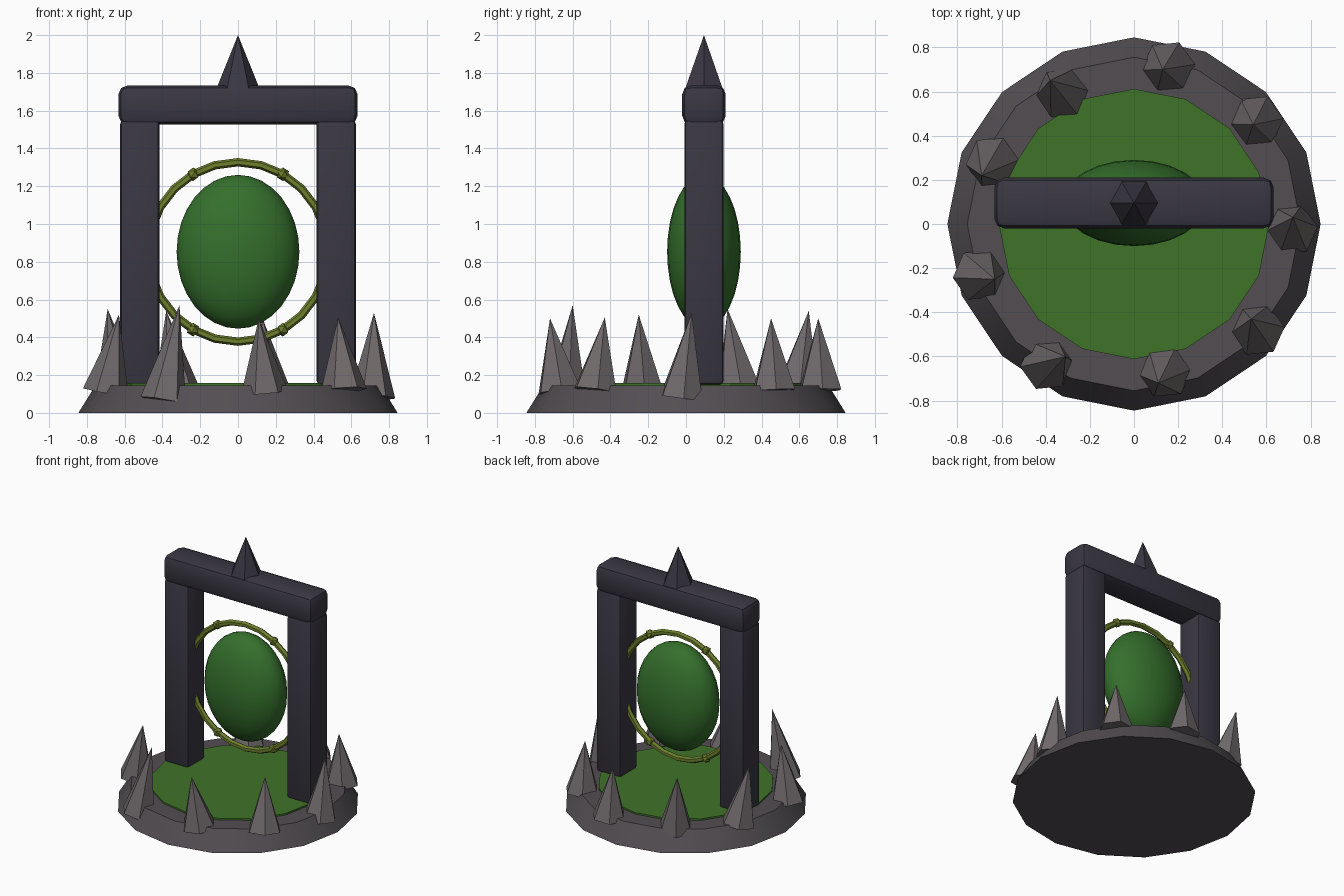
import bpy, bmesh
from math import radians, cos, sin, pi
from mathutils import Vector, Matrix

if "Cube" in bpy.data.objects:
    bpy.data.objects.remove(bpy.data.objects["Cube"])

GATE_Y = 0.095          # depth of the gate, orb and ring


def material(name, r, g, b):
    m = bpy.data.materials.new(name)
    m.diffuse_color = (r, g, b, 1)
    m.use_nodes = True
    m.node_tree.nodes["Principled BSDF"].inputs["Base Color"].default_value = m.diffuse_color
    return m


STONE = material("base_stone", 0.085, 0.075, 0.085)
ROCK = material("spike_rock", 0.16, 0.14, 0.145)
DARK = material("dark_stone", 0.042, 0.038, 0.055)
GREEN = material("orb_green", 0.035, 0.16, 0.025)
MOSS = material("floor_green", 0.05, 0.17, 0.022)
VINE = material("ring_green", 0.15, 0.21, 0.025)


def finish(name, bm, mat, smooth=None):
    bmesh.ops.recalc_face_normals(bm, faces=bm.faces)
    me = bpy.data.meshes.new(name)
    bm.to_mesh(me)
    bm.free()
    me.materials.append(mat)
    ob = bpy.data.objects.new(name, me)
    bpy.context.collection.objects.link(ob)
    if smooth:
        bpy.ops.object.select_all(action='DESELECT')
        ob.select_set(True)
        bpy.context.view_layer.objects.active = ob
        bpy.ops.object.shade_smooth_by_angle(angle=radians(smooth))
    return ob


def cone(name, base, tip, r1, r2, sides, mat, phase=0.0, smooth=None):
    """Cone or frustum running from the base centre to the tip centre."""
    base, tip = Vector(base), Vector(tip)
    axis = tip - base
    bm = bmesh.new()
    bmesh.ops.create_cone(bm, cap_ends=True, segments=sides, radius1=r1,
                          radius2=r2, depth=axis.length)
    turn = Vector((0, 0, 1)).rotation_difference(axis).to_matrix().to_4x4()
    bm.transform(Matrix.Translation((base + tip) / 2) @ turn
                 @ Matrix.Rotation(radians(phase), 4, 'Z'))
    bmesh.ops.remove_doubles(bm, verts=bm.verts, dist=1e-5)
    return finish(name, bm, mat, smooth)


def block(name, centre, size, bevel, mat):
    bm = bmesh.new()
    bmesh.ops.create_cube(bm, size=1)
    bm.transform(Matrix.Translation(centre) @ Matrix.Diagonal((*size, 1)))
    bmesh.ops.bevel(bm, geom=bm.edges[:], offset=bevel, segments=2,
                    profile=0.5, affect='EDGES')
    return finish(name, bm, mat, 40)


# Round base and green floor
cone("base", (0, 0, 0), (0, 0, 0.145), 0.845, 0.755, 16, STONE, smooth=30)
cone("floor_disc", (0, 0, 0.10), (0, 0, 0.157), 0.612, 0.612, 16, MOSS)

# Gate: two pillars, lintel and top spike
for side, label in ((-1, "left"), (1, "right")):
    block(label + "_pillar", (side * 0.52, GATE_Y, 0.85), (0.207, 0.207, 1.40), 0.02, DARK)
block("lintel", (0, GATE_Y, 1.63), (1.265, 0.23, 0.205), 0.045, DARK)
cone("top_spike", (0, GATE_Y, 1.715), (0, GATE_Y, 2.0), 0.115, 0, 6, DARK, 30)

# Floating orb
bm = bmesh.new()
bmesh.ops.create_uvsphere(bm, u_segments=24, v_segments=16, radius=1)
bm.transform(Matrix.Translation((0, GATE_Y, 0.853))
             @ Matrix.Diagonal((0.325, 0.195, 0.407, 1)))
finish("orb", bm, GREEN, 60)

# Ring around the orb
RING_R, RING_Z, TUBE_R = 0.475, 0.852, 0.022
NU, NV = 24, 6
bm = bmesh.new()
loops = []
for i in range(NU):
    a = 2 * pi * i / NU
    loop = []
    for j in range(NV):
        b = 2 * pi * j / NV
        r = RING_R + TUBE_R * cos(b)
        loop.append(bm.verts.new((r * cos(a), GATE_Y + TUBE_R * sin(b), RING_Z + r * sin(a))))
    loops.append(loop)
for i in range(NU):
    p, q = loops[i], loops[(i + 1) % NU]
    for j in range(NV):
        k = (j + 1) % NV
        bm.faces.new((p[j], q[j], q[k], p[k]))
finish("ring", bm, VINE, 30)

# Knots on the ring
for i in range(6):
    a = radians(60 * i)
    bm = bmesh.new()
    bmesh.ops.create_icosphere(bm, subdivisions=1, radius=0.036)
    bm.transform(Matrix.Translation((RING_R * cos(a), GATE_Y, RING_Z + RING_R * sin(a))))
    finish(f"ring_knot_{i + 1}", bm, VINE)

# Leaning rock spikes around the rim: base centre, tip
spikes = [
    ((0.71, -0.025, 0.08), (0.72, 0.03, 0.53)),
    ((0.555, 0.465, 0.12), (0.54, 0.45, 0.50)),
    ((0.155, 0.71, 0.12), (0.13, 0.70, 0.50)),
    ((-0.325, 0.59, 0.12), (-0.38, 0.65, 0.54)),
    ((-0.64, 0.28, 0.12), (-0.69, 0.22, 0.55)),
    ((-0.70, -0.23, 0.11), (-0.63, -0.25, 0.52)),
    ((-0.395, -0.635, 0.065), (-0.31, -0.60, 0.57)),
    ((0.14, -0.67, 0.115), (0.11, -0.72, 0.50)),
    ((0.56, -0.48, 0.12), (0.53, -0.43, 0.505)),
]
for i, (base, tip) in enumerate(spikes):
    cone(f"rim_spike_{i + 1}", base, tip, 0.123, 0, 6, ROCK, 36)
